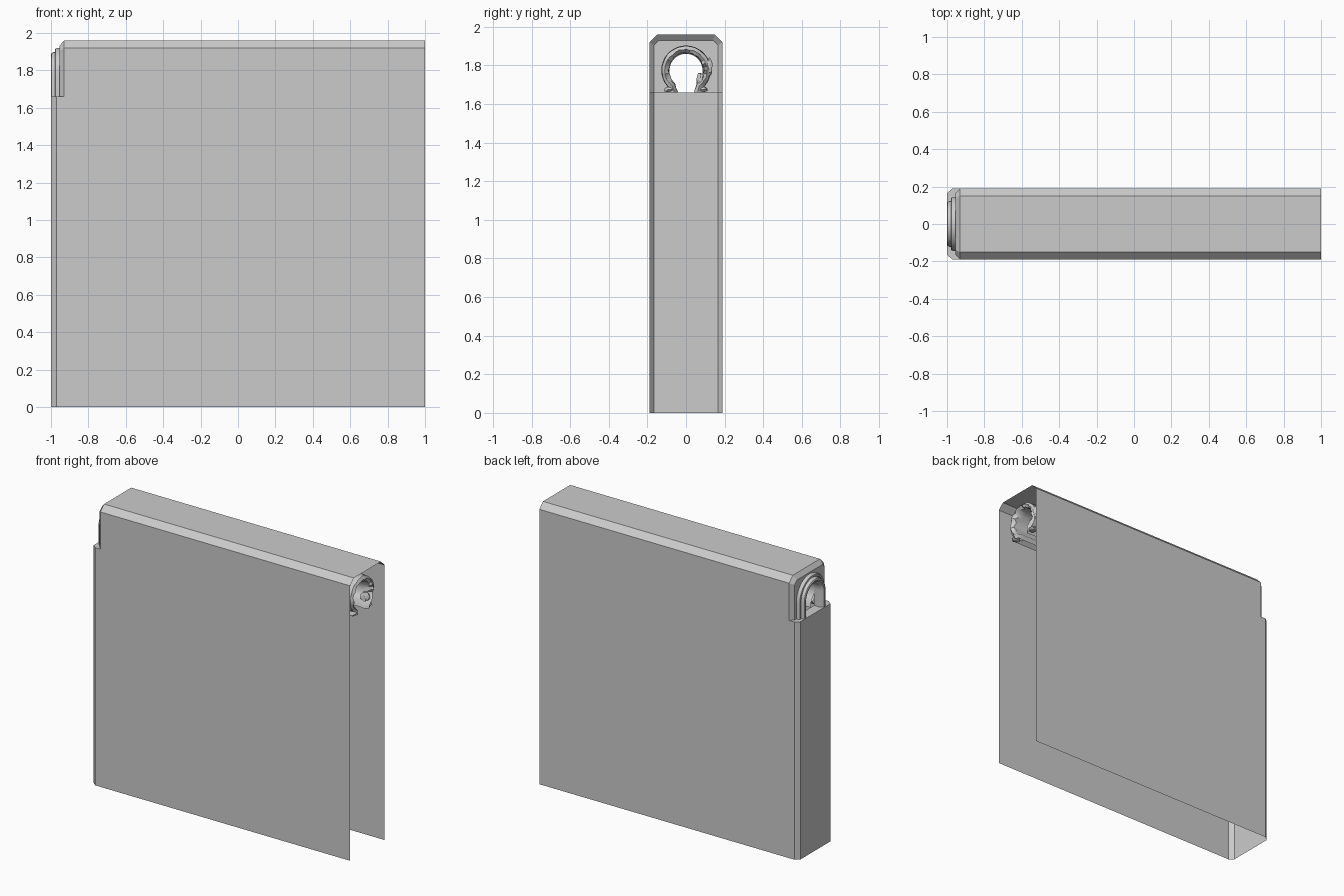
import bpy, bmesh, math, random
from mathutils import Vector

if "Cube" in bpy.data.objects:
    bpy.data.objects.remove(bpy.data.objects["Cube"])

random.seed(4)
ZC = 1.775      # arch centre height
ZS = 1.66       # ledge height


def finish(name, bm, smooth=False):
    bmesh.ops.remove_doubles(bm, verts=bm.verts, dist=0.0005)
    bmesh.ops.recalc_face_normals(bm, faces=bm.faces)
    me = bpy.data.meshes.new(name)
    bm.to_mesh(me)
    bm.free()
    ob = bpy.data.objects.new(name, me)
    bpy.context.collection.objects.link(ob)
    if smooth:
        bpy.ops.object.select_all(action='DESELECT')
        bpy.context.view_layer.objects.active = ob
        ob.select_set(True)
        bpy.ops.object.shade_smooth_by_angle(angle=math.radians(35))
    return ob


def loft(bm, rows):
    """Quads between consecutive open rows of points."""
    vr = [[bm.verts.new(p) for p in row] for row in rows]
    for a, b in zip(vr, vr[1:]):
        for i in range(len(a) - 1):
            bm.faces.new((a[i], a[i + 1], b[i + 1], b[i]))
    return vr


def arch(r, x, n=20):
    """Round arch on straight legs, in a yz plane."""
    pts = [(x, -r, ZS)]
    for i in range(n + 1):
        t = math.pi * (1 - i / n)
        pts.append((x, r * math.cos(t), ZC + r * math.sin(t)))
    return pts + [(x, r, ZS)]


def horseshoe(r, x, foot, n=28, jag=0.0):
    """Tube section narrowing to two feet at the ledge height."""
    pts = [(x, -foot, ZS)]
    for i in range(n + 1):
        t = math.radians(230 - 280 * i / n)
        rr = r + random.uniform(-jag, jag) * 0.4
        pts.append((x + random.uniform(-jag, jag), rr * math.cos(t), ZC + rr * math.sin(t)))
    return pts + [(x, foot, ZS)]


# Lower wall: open U in plan with chamfered end corners
plan = [(1, -.19), (-.97, -.19), (-1, -.165), (-1, .165), (-.97, .19), (1, .19)]
bm = bmesh.new()
loft(bm, [[(x, y, z) for x, y in plan] for z in (0, ZS)])
ledge = [(-.93, -.19), *plan[1:5], (-.93, .19)]
bm.faces.new([bm.verts.new((x, y, ZS)) for x, y in ledge])
finish("lower_wall", bm)


# Upper wall: chamfered cap with bevelled end plate around the arch
def cap(x, w, wt, zs, zt):
    return [(x, -w, ZS), (x, -w, zs), (x, -wt, zt), (x, wt, zt), (x, w, zs), (x, w, ZS)]


bm = bmesh.new()
rows = loft(bm, [cap(1, .19, .15, 1.92, 1.96), cap(-.93, .19, .15, 1.92, 1.96),
                 cap(-.955, .165, .14, 1.905, 1.93)])
bm.faces.new(rows[-1] + [bm.verts.new(p) for p in reversed(arch(.085, -.955))])
finish("upper_wall", bm)

# Stepped round moulding on the wall end
bm = bmesh.new()
section = [(.145, -.955), (.145, -.968), (.139, -.977), (.128, -.979), (.122, -.972),
           (.122, -.985), (.117, -.996), (.108, -1), (.099, -.997), (.095, -.988),
           (.089, -.982), (.085, -.97), (.085, -.93)]
loft(bm, [arch(r, x) for r, x in section])
finish("arch_moulding", bm, True)

# Hollow tube running under the cap, with a ragged open end
bm = bmesh.new()
loft(bm, [horseshoe(.088, -.93, .045), horseshoe(.088, .90, .045),
          horseshoe(.090, .95, .04, jag=.012), horseshoe(.108, .97, .06, jag=.008),
          horseshoe(.125, .955, .10, jag=.004), horseshoe(.128, .90, .10),
          horseshoe(.11, .87, .10), horseshoe(.11, -.93, .10)])
finish("tube", bm, True)

# Rough lumps on one side of the tube end
bm = bmesh.new()
for centre, size in (((.93, .075, 1.72), (.035, .024, .045)),
                     ((.94, .12, 1.79), (.025, .018, .05)),
                     ((.94, -.085, 1.675), (.03, .03, .015)),
                     ((.94, .085, 1.675), (.03, .03, .015))):
    new = bmesh.ops.create_icosphere(bm, subdivisions=2, radius=1)["verts"]
    for v in new:
        k = random.uniform(.85, 1.1)
        v.co = Vector(c + s * p * k for c, s, p in zip(centre, size, v.co))
finish("rubble", bm)
